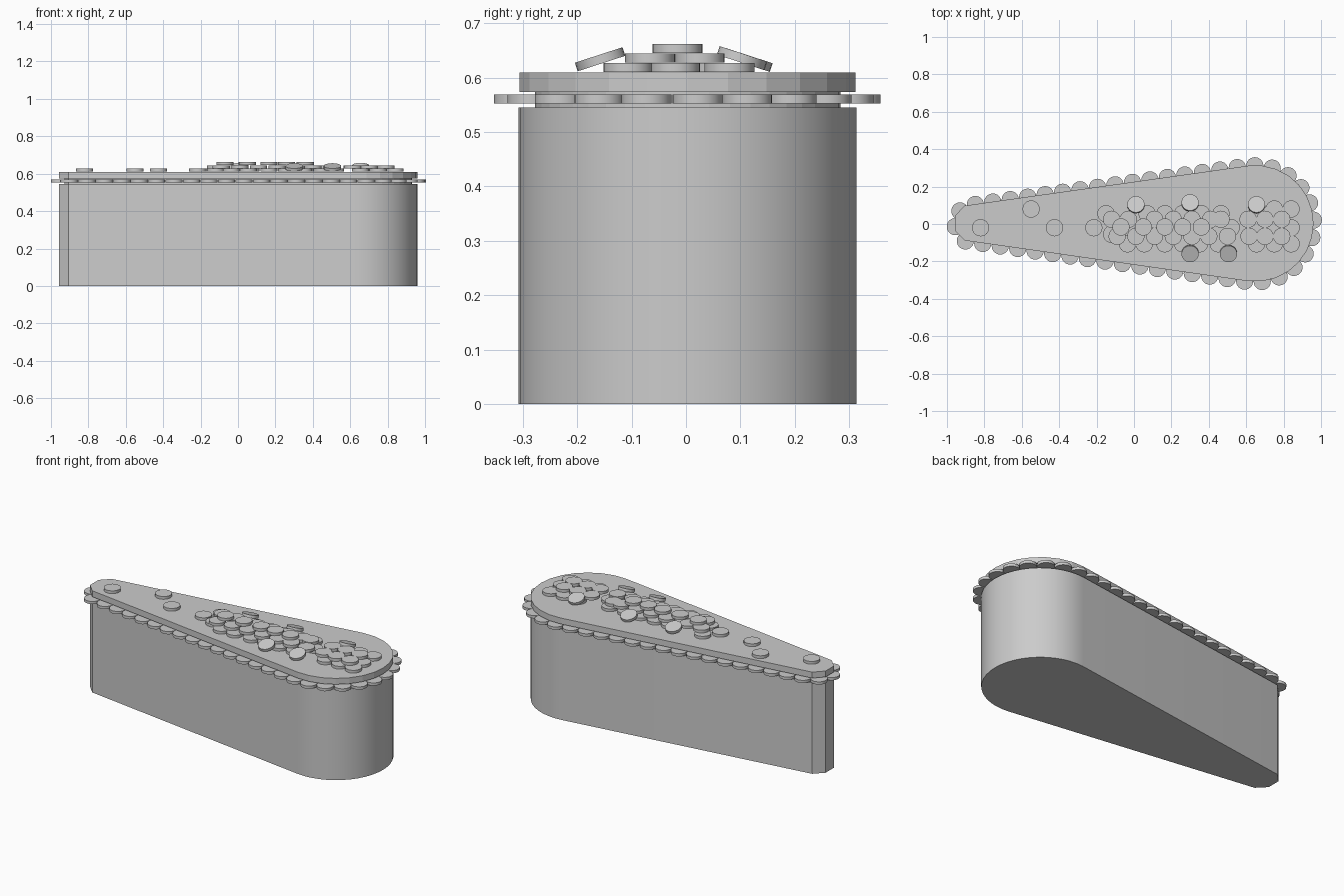
import bpy, bmesh, math
from mathutils import Vector, Matrix

if "Cube" in bpy.data.objects:
    bpy.data.objects.remove(bpy.data.objects["Cube"])

R, H = 0.046, 0.0165  # disc radius and thickness


def outline(segs, inset=0.0):
    """Teardrop plan: narrow chamfered end on the left, round end on the right."""
    r = 0.311 - inset
    pts = [(-0.905, 0.098 - inset), (-0.957 + inset, 0.045 - inset * 0.5),
           (-0.957 + inset, -0.035 + inset * 0.5), (-0.905, -0.088 + inset)]
    for i in range(segs + 1):
        a = math.radians(-97 + 194 * i / segs)
        pts.append((0.649 + r * math.cos(a), 0.003 + r * math.sin(a)))
    return pts


def finish(bm, name, smooth):
    bmesh.ops.recalc_face_normals(bm, faces=bm.faces)
    me = bpy.data.meshes.new(name)
    bm.to_mesh(me)
    bm.free()
    ob = bpy.data.objects.new(name, me)
    bpy.context.collection.objects.link(ob)
    if smooth:
        bpy.ops.object.select_all(action='DESELECT')
        bpy.context.view_layer.objects.active = ob
        ob.select_set(True)
        bpy.ops.object.shade_smooth_by_angle(angle=math.radians(30))
    return ob


def slab(name, pts, z0, z1, smooth=False):
    bm = bmesh.new()
    face = bm.faces.new([bm.verts.new((x, y, z0)) for x, y in pts])
    ext = bmesh.ops.extrude_face_region(bm, geom=[face], use_keep_orig=True)
    for v in ext['geom']:
        if isinstance(v, bmesh.types.BMVert):
            v.co.z = z1
    finish(bm, name, smooth)


def discs(name, places):
    """places: (x, y, z centre, tilt about x in degrees)"""
    bm = bmesh.new()
    for x, y, z, tilt in places:
        m = Matrix.Translation((x, y, z)) @ Matrix.Rotation(math.radians(tilt), 4, 'X')
        bmesh.ops.create_cone(bm, cap_ends=True, segments=24, radius1=R, radius2=R,
                              depth=H, matrix=m)
    finish(bm, name, True)


# Body, recessed neck and lid
slab("body", outline(24), 0.0, 0.545, True)
slab("neck", outline(24, 0.03), 0.545, 0.574)
slab("lid", outline(14), 0.574, 0.61)

# Ring of discs evenly spaced along the outline in the gap
path = [Vector(p) for p in [(-0.955, -0.012)] + outline(24)[3:] + outline(24)[:2]]
path.append(path[0])
lengths = [(b - a).length for a, b in zip(path, path[1:])]
count = 46
step = sum(lengths) / count
ring = []
for i in range(count):
    d = i * step
    k = 0
    while d > lengths[k]:
        d -= lengths[k]
        k += 1
    p = path[k].lerp(path[k + 1], d / lengths[k])
    ring.append((p.x, p.y - 0.002, 0.5605, 0))
discs("rim_discs", ring)

# Heaped discs in three layers: row y -> x positions
layers = [
    {0.08: [-0.55, 0.66, 0.75, 0.84], 0.055: [-0.15, 0.07, 0.165, 0.26, 0.36, 0.465],
     -0.02: [-0.82, -0.425, -0.215, 0.05, 0.165, 0.26, 0.36, 0.445, 0.52, 0.66, 0.75, 0.84],
     -0.055: [-0.12],
     -0.106: [-0.035, 0.055, 0.165, 0.26, 0.35, 0.45, 0.655, 0.75, 0.84]},
    {0.025: [-0.12, -0.03, 0.11, 0.21, 0.31, 0.41, 0.465, 0.61, 0.70, 0.79],
     -0.066: [-0.09, 0.01, 0.11, 0.21, 0.31, 0.40, 0.50, 0.615, 0.70, 0.79]},
    {-0.016: [-0.07, 0.05, 0.165, 0.26, 0.36]},
]
heap = []
for n, rows in enumerate(layers):
    for y, xs in rows.items():
        heap += [(x, y, 0.619 + n * 0.0173, 0) for x in xs]
discs("heaped_discs", heap)

# Loose discs leaning on the heap
discs("leaning_discs", [(x, 0.103, 0.636, -18) for x in (0.01, 0.655)]
      + [(0.30, 0.113, 0.633, -18)]
      + [(x, -0.158, 0.634, 18) for x in (0.30, 0.505)])
